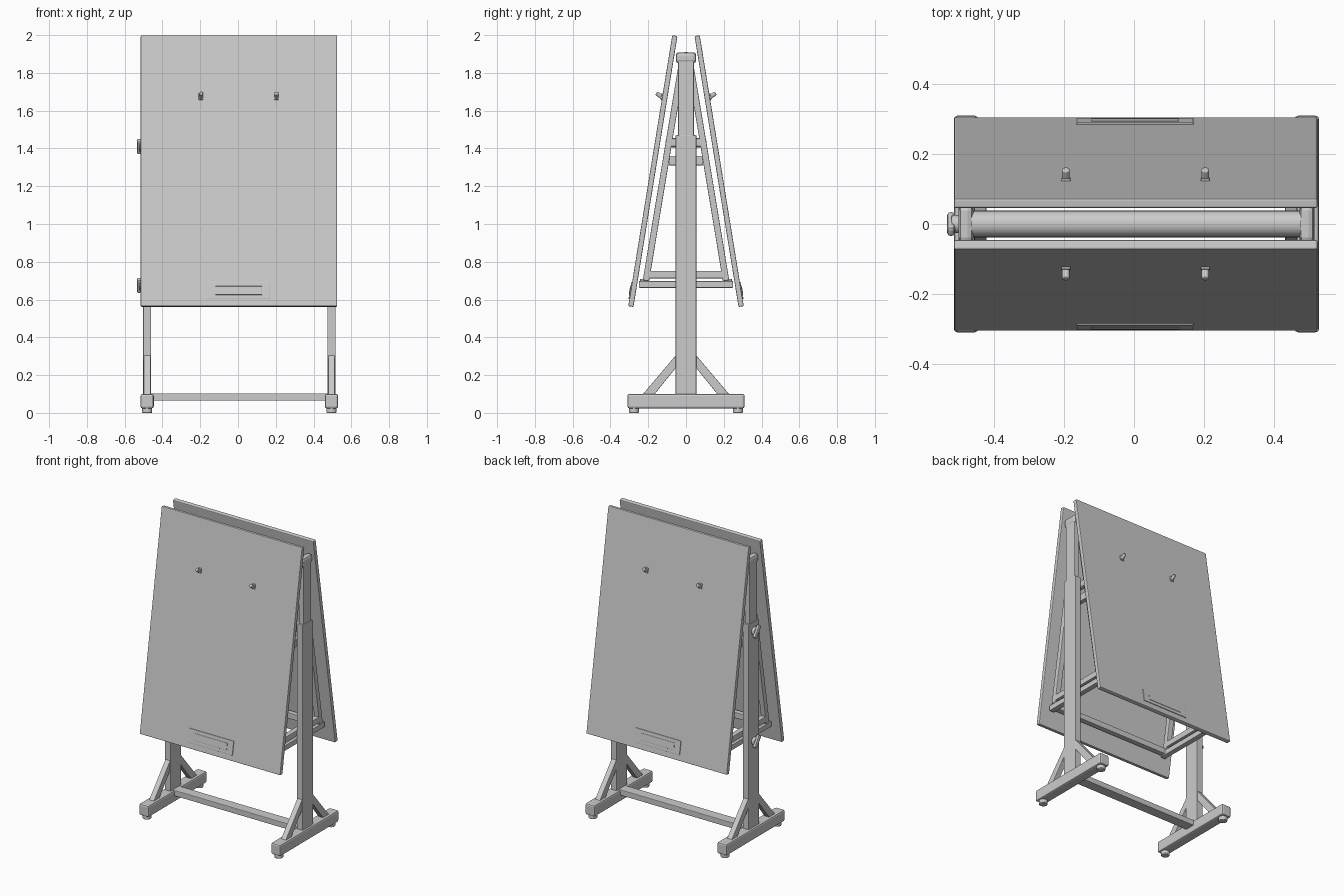
import bpy, math
from mathutils import Vector, Matrix

if "Cube" in bpy.data.objects:
    bpy.data.objects.remove(bpy.data.objects["Cube"])


def finish(ob, bevel):
    if bevel:
        m = ob.modifiers.new("edge_round", 'BEVEL')
        m.width, m.segments, m.limit_method = bevel, 2, 'ANGLE'
    return ob


def mesh(name, verts, faces, bevel=0.0):
    me = bpy.data.meshes.new(name)
    me.from_pydata(verts, [], faces)
    ob = bpy.data.objects.new(name, me)
    bpy.context.collection.objects.link(ob)
    return finish(ob, bevel)


def box(name, center, size, tilt=0.0, bevel=0.004):
    bpy.ops.mesh.primitive_cube_add(size=1)
    ob = bpy.context.object
    ob.name = name
    ob.data.transform(Matrix.Diagonal((*size, 1)))
    ob.location = center
    ob.rotation_euler.x = tilt
    return finish(ob, bevel)


def beam(name, x, a, b, width, depth, bevel=0.004):
    """Square bar between two (y, z) points at the given x."""
    dy, dz = b[0] - a[0], b[1] - a[1]
    return box(name, (x, (a[0] + b[0]) / 2, (a[1] + b[1]) / 2),
               (width, depth, math.hypot(dy, dz)), math.atan2(-dy, dz), bevel)


def rod(name, a, b, r, bevel=0.0, sides=24):
    a, b = Vector(a), Vector(b)
    bpy.ops.mesh.primitive_cylinder_add(radius=r, depth=(b - a).length, vertices=sides, location=(a + b) / 2)
    ob = bpy.context.object
    ob.name = name
    ob.rotation_euler = (b - a).to_track_quat('Z', 'Y').to_euler()
    bpy.ops.object.shade_smooth_by_angle()
    return finish(ob, bevel)


def extrude_x(name, x, width, profile, bevel=0.003):
    n = len(profile)
    verts = [(x + s * width / 2, y, z) for s in (-1, 1) for y, z in profile]
    faces = [tuple(range(n))[::-1], tuple(range(n, 2 * n))]
    faces += [(i, (i + 1) % n, (i + 1) % n + n, i + n) for i in range(n)]
    if profile[0][0] < 0:
        faces = [f[::-1] for f in faces]
    return mesh(name, verts, faces, bevel)


# Side stands: feet, posts, braces
for side, x, xr in (("left", -0.481, -0.44), ("right", 0.495, 0.45)):
    box(f"{side}_foot", (x, 0, 0.062), (0.07, 0.62, 0.076), bevel=0.01)
    box(f"{side}_post", (x, 0, 0.78), (0.043, 0.11, 1.38))
    box(f"{side}_upper_post", (x, 0, 1.66), (0.036, 0.084, 0.48))
    box(f"{side}_post_cap", (x, 0, 1.88), (0.042, 0.108, 0.058), bevel=0.016)
    # Horizontal spreaders tying both tilting frames together
    box(f"{side}_low_spreader", (xr, 0, 0.68), (0.036, 0.50, 0.036))
    box(f"{side}_low_spreader_upper", (xr, 0, 0.732), (0.036, 0.43, 0.04))
    box(f"{side}_mid_spreader", (xr, 0, 1.335), (0.03, 0.18, 0.05))
    box(f"{side}_mid_pivot_bar", (xr, 0, 1.43), (0.034, 0.215, 0.048), bevel=0.012)
    for end, s in (("front", -1), ("back", 1)):
        rod(f"{side}_{end}_foot_pad", (x, s * 0.275, 0), (x, s * 0.275, 0.03), 0.027, 0.004)
        extrude_x(f"{side}_{end}_brace", x, 0.036,
                  [(s * 0.23, 0.097), (s * 0.05, 0.31), (s * 0.05, 0.243), (s * 0.168, 0.097)])
        # Tilting frame uprights
        beam(f"{side}_{end}_frame_upright", xr, (s * 0.212, 0.70), (s * 0.018, 1.87), 0.036, 0.034)

# Rails across the width
box("bottom_crossbar", (0.007, 0, 0.084), (0.94, 0.07, 0.038))
rod("top_rail", (-0.465, 0, 1.872), (0.478, 0, 1.872), 0.038, sides=32)

# Two leaning boards with pegs and trim plates
low, high, h = 0.563, 1.997, Vector((0.233, 1.437)).normalized()
for end, s in (("front", -1), ("back", 1)):
    beam(f"{end}_board", 0.005, (s * 0.292, low), (s * 0.059, high), 1.04, 0.028, 0.005)
    box(f"{end}_frame_bottom_rail", (0.005, s * 0.225, 0.69), (0.90, 0.036, 0.04))

    def on_board(z, out):
        """(y, z) point at a distance outward from the board centre plane."""
        y = 0.292 - (z - low) * h.x / h.y
        return s * (y + out * h.y), z + out * h.x

    beam(f"{end}_trim_plate", 0.003, on_board(0.60, 0.0145), on_board(0.69, 0.0145), 0.335, 0.008, 0.003)
    beam(f"{end}_trim_inset", 0.003, on_board(0.622, 0.017), on_board(0.668, 0.017), 0.25, 0.008, 0.003)
    for side, x in (("left", -0.195), ("right", 0.204)):
        beam(f"{end}_{side}_peg_plate", x, on_board(1.655, 0.016), on_board(1.69, 0.016), 0.026, 0.008, 0.003)
        a, b = on_board(1.668, 0.012), (s * 0.157, 1.693)
        rod(f"{end}_{side}_peg", (x, *a), (x, *b), 0.011, 0.004, 16)

# Clamp knobs on the left post
for name, z in (("upper", 1.41), ("lower", 0.675)):
    rod(f"{name}_knob_hub", (-0.49, 0, z), (-0.522, 0, z), 0.026, 0.004)
    box(f"{name}_knob_wing", (-0.524, 0, z), (0.022, 0.032, 0.085), math.radians(35), 0.009)
